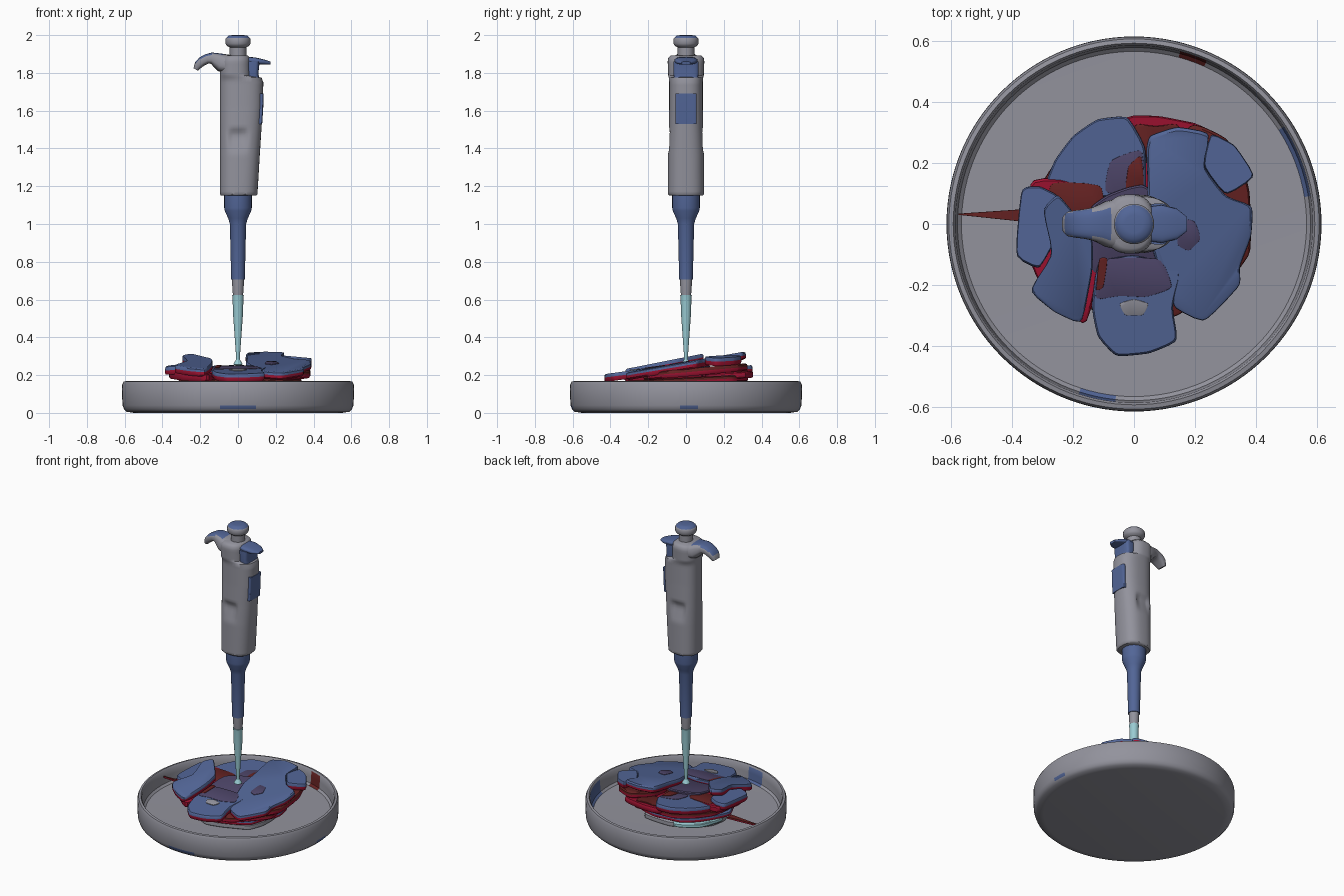
import bpy, bmesh, math, random
from mathutils import Vector

random.seed(4)


def mat(name, rgb):
    m = bpy.data.materials.new(name)
    m.diffuse_color = (*rgb, 1)
    return m


GREY = mat("grey", (0.29, 0.29, 0.335))
BLUE = mat("blue", (0.085, 0.132, 0.31))
RED = mat("red", (0.34, 0.006, 0.03))
BROWN = mat("dark_red", (0.13, 0.016, 0.016))
PURPLE = mat("purple", (0.075, 0.06, 0.14))
CYAN = mat("pale_cyan", (0.32, 0.60, 0.65))


def finish(name, bm, mats, angle=40):
    bmesh.ops.recalc_face_normals(bm, faces=bm.faces[:])
    me = bpy.data.meshes.new(name)
    bm.to_mesh(me)
    bm.free()
    ob = bpy.data.objects.new(name, me)
    bpy.context.collection.objects.link(ob)
    for m in mats:
        me.materials.append(m)
    bpy.ops.object.select_all(action='DESELECT')
    ob.select_set(True)
    bpy.context.view_layer.objects.active = ob
    bpy.ops.object.shade_smooth_by_angle(angle=math.radians(angle))
    return ob


def loft(name, rings, mats, rule=None, angle=40):
    """Bridge equal-length rings of points and cap both ends."""
    bm = bmesh.new()
    vs = [[bm.verts.new(p) for p in r] for r in rings]
    n = len(rings[0])
    for k, (a, b) in enumerate(zip(vs, vs[1:])):
        for i in range(n):
            f = bm.faces.new((a[i], a[(i + 1) % n], b[(i + 1) % n], b[i]))
            f.material_index = rule(k) if rule else 0
    bm.faces.new(vs[0])
    top = bm.faces.new(vs[-1])
    top.material_index = rule(len(rings) - 1) if rule else 0
    return finish(name, bm, mats, angle)


def oval(z, x0, x1, hy, e=2.0, n=48):
    pts = []
    for i in range(n):
        a = 2 * math.pi * i / n
        c, s = math.cos(a), math.sin(a)
        x = math.copysign(abs(c) ** (2 / e), c)
        y = math.copysign(abs(s) ** (2 / e), s)
        pts.append(Vector(((x0 + x1) / 2 + x * (x1 - x0) / 2, y * hy, z)))
    return pts


def lathe(name, prof, mats, rule=None, n=32):
    return loft(name, [oval(z, -r, r, r, 2, n) for r, z in prof], mats, rule)


# Round dish with a few stains on the wall
dish = lathe("dish", [(0.55, 0), (0.59, 0.006), (0.604, 0.02), (0.611, 0.04), (0.614, 0.09),
                      (0.613, 0.15), (0.606, 0.165), (0.592, 0.168), (0.585, 0.158), (0.582, 0.12),
                      (0.578, 0.078), (0.565, 0.066), (0.3, 0.062), (0.01, 0.062)],
             [GREY, BLUE, BROWN], n=120)
for p in dish.data.polygons:
    c = p.center
    a = math.degrees(math.atan2(c.y, c.x)) % 360
    if 0.02 < c.z < 0.04 and c.xy.length > 0.6 and (261 < a < 278 or a < 7 or a > 356):
        p.material_index = 1
    if 0.07 < c.z < 0.16 and c.xy.length < 0.59:
        if 10 < a < 32 or 252 < a < 264:
            p.material_index = 1
        elif 66 < a < 76:
            p.material_index = 2

# Pipette: tip, cone, shaft, plunger
lathe("tip", [(0.010, 0.255), (0.011, 0.31), (0.026, 0.52), (0.029, 0.61), (0.031, 0.625)], [CYAN])
lathe("tip_drop", [(0.004, 0.25), (0.026, 0.256), (0.018, 0.27), (0.009, 0.285)], [CYAN])
lathe("tip_holder", [(0.026, 0.615), (0.03, 0.66), (0.032, 0.71)], [GREY])
lathe("shaft", [(0.036, 0.705), (0.043, 1.0), (0.052, 1.03), (0.07, 1.07), (0.073, 1.085),
                (0.073, 1.16)], [BLUE])
lathe("plunger", [(0.044, 1.86), (0.044, 1.935), (0.06, 1.944), (0.066, 1.955), (0.066, 1.98),
                  (0.062, 1.986), (0.05, 1.997), (0.03, 2.0)], [GREY, BLUE],
      lambda k: 1 if k >= 5 else 0)

# Pipette handle with finger dents on both sides
keys = [(1.15, -0.09, 0.096, 0.088), (1.158, -0.096, 0.103, 0.096), (1.36, -0.096, 0.115, 0.096),
        (1.50, -0.096, 0.124, 0.091), (1.62, -0.096, 0.132, 0.089), (1.75, -0.096, 0.134, 0.089),
        (1.775, -0.096, 0.125, 0.091), (1.785, -0.096, 0.07, 0.094), (1.86, -0.096, 0.068, 0.097),
        (1.88, -0.09, 0.064, 0.094), (1.893, -0.07, 0.05, 0.08)]
rings = []
for a, b in zip(keys, keys[1:]):
    steps = max(1, int((b[0] - a[0]) / 0.014))
    for s in range(steps):
        rings.append(oval(*[p + (q - p) * s / steps for p, q in zip(a, b)], e=2.5))
rings.append(oval(*keys[-1], e=2.5))
for r in rings:
    for v in r:
        top_edge = min(max((1.51 - v.z) / 0.03, 0), 1)
        low_edge = min(max((v.z - 1.37) / 0.09, 0), 1)
        side = min(max((0.055 - abs(v.x)) / 0.02, 0), 1)
        v.y *= 1 - 0.2 * top_edge * low_edge * side
loft("handle", rings, [GREY], angle=45)


def sweep(name, path, mats, n=28):
    """Rounded bar along an x-z path of (x, z, half thickness, half width)."""
    rr = []
    for i, (x, z, t, w) in enumerate(path):
        a, b = path[max(i - 1, 0)], path[min(i + 1, len(path) - 1)]
        d = Vector((b[0] - a[0], 0, b[1] - a[1])).normalized()
        nrm = Vector((-d.z, 0, d.x))
        rr.append([Vector((x, 0, z)) + nrm * p.x + Vector((0, p.y, 0))
                   for p in oval(0, -t, t, w, 3, n)])
    return loft(name, rr, mats, None, 50)


# Finger hook, grey with a blue upper pad
hook = [(0.0, 1.845, 0.04, 0.085), (-0.05, 1.846, 0.05, 0.085), (-0.09, 1.855, 0.048, 0.075),
        (-0.115, 1.869, 0.038, 0.062), (-0.14, 1.878, 0.03, 0.053), (-0.165, 1.874, 0.026, 0.048),
        (-0.19, 1.861, 0.025, 0.045), (-0.21, 1.842, 0.022, 0.041), (-0.224, 1.818, 0.013, 0.03)]
h = sweep("finger_hook", hook, [GREY, BLUE])
for p in h.data.polygons:
    if p.normal.z > 0.5 and p.center.x < -0.06 and abs(p.center.y) < 0.045:
        p.material_index = 1

# Ejector lever, its stem, and side label
sweep("ejector_lever", [(0.04, 1.868, 0.018, 0.055), (0.09, 1.864, 0.018, 0.062),
                        (0.14, 1.857, 0.013, 0.05), (0.172, 1.852, 0.008, 0.025)], [BLUE])
loft("ejector_stem", [oval(1.77, 0.05, 0.112, 0.063, 4), oval(1.80, 0.05, 0.108, 0.067, 4),
                      oval(1.86, 0.045, 0.115, 0.067, 4)], [BLUE])
loft("label", [oval(z, 0.10, x, 0.056, 7) for z, x in ((1.53, 0.128), (1.61, 0.1335), (1.69, 0.1355))],
     [BLUE])


# Layered slabs: blue top and upper edge, red lower edge and underside
def slab(name, pts, z0, sx, sy, th=0.042, mats=(BLUE, RED), cuts=(0.13, 0.25)):
    for c in cuts:
        new = []
        for a, b in zip(pts, pts[1:] + pts[:1]):
            for t in (c, 1 - c):
                new.append((a[0] + (b[0] - a[0]) * t, a[1] + (b[1] - a[1]) * t))
        pts = new
    cx = sum(p[0] for p in pts) / len(pts)
    cy = sum(p[1] for p in pts) / len(pts)
    rr = []
    for k, d in ((0.96, th), (1, th * 0.8), (1, th * 0.45), (0.995, th * 0.15), (0.96, 0)):
        rr.append([Vector((cx + (x - cx) * k, cy + (y - cy) * k,
                           z0 + sx * x + sy * y - d)) for x, y in pts])
    return loft(name, rr, list(mats), lambda k: 1 if k < 2 else 0)


def ragged(r, n=18, cx=0.0, cy=0.0, j=0.08):
    return [(cx + r * random.uniform(1 - j, 1 + j) * math.cos(2 * math.pi * i / n),
             cy + r * random.uniform(1 - j, 1 + j) * math.sin(2 * math.pi * i / n)) for i in range(n)]


# Lower layers
slab("bottom_layer", ragged(0.27, cy=-0.01), 0.10, 0, 0, 0.036, (GREY, GREY))
slab("cyan_layer", [(-0.31, 0.02), (-0.25, 0.2), (-0.1, 0.29), (0.0, 0.1), (-0.1, 0.0)], 0.115, 0, 0,
     0.025, (CYAN, CYAN))
slab("lower_layer", ragged(0.30, cy=-0.01), 0.145, 0, 0.02, 0.036, (BLUE, RED))
slab("middle_layer", ragged(0.335, 16, 0.01, 0.0, 0.07), 0.187, 0, 0.05, 0.038, (BROWN, RED))
slab("right_under_layer", [(0.08, 0.2), (0.19, 0.335), (0.31, 0.28), (0.38, 0.12), (0.385, -0.1),
                           (0.28, -0.22), (0.1, -0.1)], 0.233, 0, 0.09, 0.04, (BROWN, RED))
slab("back_under_layer", [(-0.12, 0.1), (-0.04, 0.355), (0.08, 0.355), (0.25, 0.32), (0.2, 0.1)],
     0.20, 0, 0.06, 0.035, (RED, RED))
slab("back_dark_layer", [(-0.02, 0.2), (0.0, 0.33), (0.07, 0.32), (0.15, 0.33), (0.15, 0.2)],
     0.207, 0, 0.06, 0.009, (BROWN, BROWN))
slab("left_under_layer", [(-0.34, 0.15), (-0.2, 0.15), (-0.1, -0.1), (-0.155, -0.345), (-0.3, -0.22),
                          (-0.37, -0.05)], 0.225, 0, 0.06, 0.04, (RED, RED))
slab("left_dark_layer", [(-0.28, 0.14), (-0.1, 0.13), (-0.1, 0.0), (-0.28, 0.0)], 0.228, 0, 0.06,
     0.009, (BROWN, BROWN))
slab("centre_layer", ragged(0.17, cy=-0.05), 0.237, 0, 0.12, 0.035, (PURPLE, BROWN))

# Upper pieces
slab("back_left_piece", [(-0.30, 0.11), (-0.26, 0.21), (-0.20, 0.29), (-0.12, 0.345), (-0.02, 0.355),
                         (0.04, 0.25), (0.04, 0.08), (-0.10, 0.09), (-0.17, 0.08)], 0.225, 0.02, 0.08)
slab("right_piece", [(0.04, 0.25), (0.05, 0.29), (0.14, 0.32), (0.25, 0.30), (0.225, 0.19), (0.30, 0.09),
                     (0.39, 0.06), (0.385, -0.04), (0.345, -0.14), (0.35, -0.20), (0.23, -0.325),
                     (0.13, -0.275), (0.12, -0.20), (0.07, -0.12), (0.04, 0.0), (0.045, 0.12)],
     0.27, 0, 0.17)
slab("far_right_piece", [(0.25, 0.30), (0.33, 0.26), (0.40, 0.155), (0.30, 0.09), (0.225, 0.19)],
     0.325, -0.09, 0)
slab("front_piece", [(0.16, -0.14), (0.125, -0.27), (0.145, -0.385), (0.05, -0.425), (-0.06, -0.435),
                     (-0.12, -0.37), (-0.14, -0.27), (-0.12, -0.12), (0.0, -0.1)], 0.262, 0, 0.13)
slab("left_piece", [(-0.135, -0.04), (-0.135, -0.15), (-0.17, -0.33), (-0.26, -0.29), (-0.345, -0.22),
                    (-0.265, -0.10), (-0.30, 0.05), (-0.25, 0.10), (-0.20, 0.04)], 0.295, 0, 0.19)
slab("far_left_piece", [(-0.37, 0.12), (-0.39, -0.11), (-0.31, -0.15), (-0.255, -0.05),
                        (-0.24, 0.09), (-0.31, 0.125)], 0.27, 0.06, 0.03)

# Stains lying on the pieces
slab("front_stain", [(-0.13, -0.25), (-0.05, -0.235), (0.04, -0.24), (0.13, -0.21), (0.09, -0.11),
                     (-0.11, -0.11)], 0.265, 0, 0.13, 0.006, (PURPLE, PURPLE))
slab("front_dark_stain", [(-0.125, -0.22), (-0.10, -0.21), (-0.085, -0.11), (-0.115, -0.11)],
     0.268, 0, 0.13, 0.006, (BROWN, BROWN))
slab("back_stain", [(-0.1, 0.1), (-0.08, 0.21), (0.03, 0.25), (0.035, 0.09)],
     0.228, 0.02, 0.08, 0.006, (PURPLE, PURPLE))
slab("back_dark_stain", [(-0.03, 0.1), (-0.02, 0.19), (0.025, 0.23), (0.035, 0.1)],
     0.231, 0.02, 0.08, 0.006, (BROWN, BROWN))
slab("right_stain", [(0.14, -0.07), (0.15, 0.02), (0.2, 0.01), (0.22, -0.05), (0.18, -0.09)],
     0.273, 0, 0.17, 0.006, (PURPLE, PURPLE))
slab("pale_spot", [(-0.05, -0.26), (0.0, -0.245), (0.05, -0.26), (0.03, -0.30), (-0.03, -0.30)],
     0.267, 0, 0.13, 0.006, (GREY, GREY))

# Thin splinter pointing to the dish wall
slab("splinter", [(-0.575, 0.034), (-0.34, 0.05), (-0.34, 0.005), (-0.575, 0.030)], 0.135, 0, 0, 0.012,
     (BROWN, RED), ())
